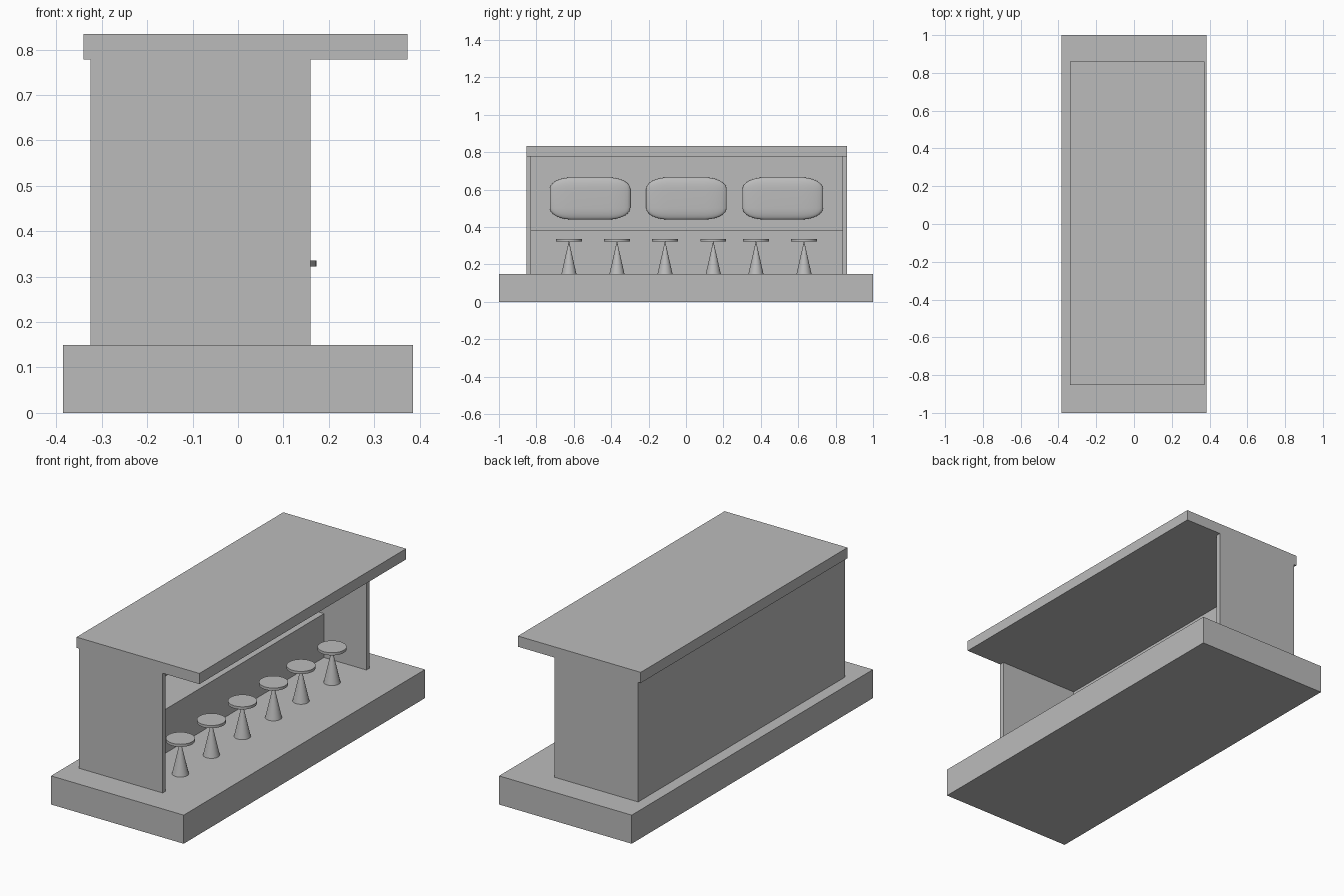
import bpy
import bmesh
import math
from mathutils import Matrix, Vector

cube = bpy.data.objects.get("Cube")
if cube:
    bpy.data.objects.remove(cube, do_unlink=True)

# Single flat colour
grey = bpy.data.materials.new("plain grey")
grey.use_nodes = True
colour = (0.5, 0.5, 0.5, 1)
grey.diffuse_color = colour
grey.node_tree.nodes["Principled BSDF"].inputs["Base Color"].default_value = colour


def finish(name, bm, smooth=False):
    mesh = bpy.data.meshes.new(name)
    bm.to_mesh(mesh)
    bm.free()
    mesh.materials.append(grey)
    obj = bpy.data.objects.new(name, mesh)
    bpy.context.collection.objects.link(obj)
    if smooth:
        bpy.ops.object.select_all(action="DESELECT")
        obj.select_set(True)
        bpy.context.view_layer.objects.active = obj
        bpy.ops.object.shade_smooth_by_angle(angle=math.radians(35))
    return obj


def box(name, x, y, z, rounding=0):
    """Box from (min, max) pairs; rounding is relative to each side."""
    bm = bmesh.new()
    bmesh.ops.create_cube(bm, size=1)
    if rounding:
        bmesh.ops.bevel(bm, geom=bm.edges[:], offset=rounding, segments=6,
                        profile=0.5, affect="EDGES")
    spans = (x, y, z)
    bmesh.ops.scale(bm, vec=Vector([b - a for a, b in spans]), verts=bm.verts)
    bmesh.ops.translate(bm, vec=Vector([(a + b) / 2 for a, b in spans]), verts=bm.verts)
    return finish(name, bm, rounding > 0)


def cone(name, x, y, z, r_bottom, r_top):
    bm = bmesh.new()
    bmesh.ops.create_cone(bm, cap_ends=True, segments=32, radius1=r_bottom,
                          radius2=r_top, depth=z[1] - z[0],
                          matrix=Matrix.Translation((x, y, sum(z) / 2)))
    return finish(name, bm, True)


# Heights and wall lines
floor, ceiling = 0.15, 0.778
back, inner_back = -0.325, -0.30
south, north, wall = -0.853, 0.861, 0.025

# Building shell
box("base", (-0.385, 0.385), (-1, 1), (0, floor))
box("roof", (-0.34, 0.373), (south, north), (ceiling, 0.834))
box("front_end_wall", (back, 0.16), (south, south + wall), (floor, ceiling))
box("rear_end_wall", (back, 0.16), (north - wall, north), (floor, ceiling))
inside = (south + wall, north - wall)
box("back_wall", (back, inner_back), inside, (floor, ceiling))
box("counter", (inner_back, -0.086), inside, (floor, 0.38))

# Rounded panels on the back wall
for i, y in enumerate((-0.513, 0.002, 0.517)):
    box(f"wall_panel_{i + 1}", (inner_back - 0.02, inner_back + 0.05),
        (y - 0.215, y + 0.215), (0.44, 0.665), 0.27)

# Row of stools
for i, y in enumerate((-0.626, -0.369, -0.112, 0.146, 0.374, 0.631)):
    cone(f"stool_leg_{i + 1}", 0.104, y, (floor, 0.322), 0.04, 0.001)
    cone(f"stool_seat_{i + 1}", 0.104, y, (0.322, 0.336), 0.069, 0.069)
